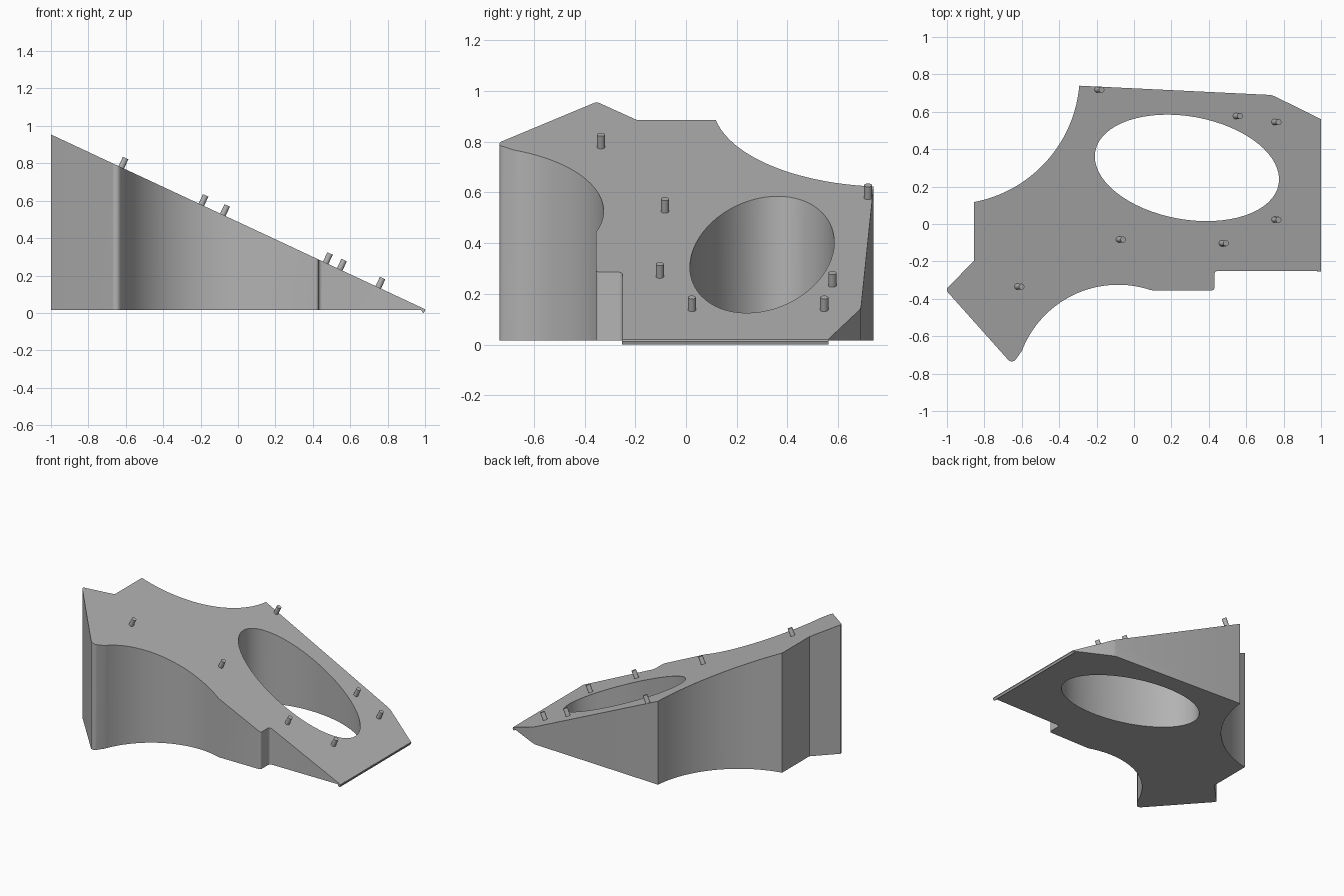
import bpy, bmesh, math
from mathutils import Vector, Matrix

cube = bpy.data.objects.get("Cube")
if cube:
    bpy.data.objects.remove(cube)

grey = bpy.data.materials.new("plain grey")
grey.use_nodes = True
colour = (0.45, 0.45, 0.45, 1)
grey.diffuse_color = colour
grey.node_tree.nodes["Principled BSDF"].inputs["Base Color"].default_value = colour

BASE = 0.017
SLOPE = 0.467


def top_z(x):
    return 0.487 - SLOPE * x


def finish(name, bm):
    bmesh.ops.recalc_face_normals(bm, faces=bm.faces)
    mesh = bpy.data.meshes.new(name)
    bm.to_mesh(mesh)
    bm.free()
    obj = bpy.data.objects.new(name, mesh)
    mesh.materials.append(grey)
    bpy.context.collection.objects.link(obj)
    bpy.ops.object.select_all(action="DESELECT")
    obj.select_set(True)
    bpy.context.view_layer.objects.active = obj
    bpy.ops.object.shade_smooth_by_angle(angle=math.radians(25))
    return obj


def arc(cx, cy, r, start, end, steps):
    angles = [math.radians(start + (end - start) * i / steps) for i in range(steps + 1)]
    return [(cx + r * math.cos(a), cy + r * math.sin(a)) for a in angles]


def loop(bm, points):
    verts = [bm.verts.new((x, y, BASE)) for x, y in points]
    return [bm.edges.new((v, verts[i - 1])) for i, v in enumerate(verts)]


# Plan outline of the wedge, clockwise from the pointed corner
outline = [(-1, -0.345), (-0.855, -0.195)]
outline += arc(-0.985, 0.8, 0.695, -79.2, -5, 40)
outline += [(0.73, 0.69), (0.75, 0.684), (1, 0.56), (1, -0.25)]
outline += arc(0.45, -0.27, 0.02, 90, 180, 6)
outline += arc(0.415, -0.34, 0.015, 0, -90, 6)
outline += [(0.1, -0.355)]
outline += arc(-0.085, -0.876, 0.551, 72, 159, 48)
outline += arc(-0.653, -0.708, 0.027, -25, -138, 8)
outline += [(-1, -0.36)]

# Tilted oval opening
tilt = Matrix.Rotation(math.radians(-10.2), 2)
oval = []
for px, py in arc(0, 0, 1, 0, 354.375, 63):
    p = tilt @ Vector((0.498 * px, 0.275 * py))
    oval.append((p.x + 0.283, p.y + 0.3))

# Wedge body with a flat base and a sloping top
bm = bmesh.new()
edges = loop(bm, outline) + loop(bm, oval)
bmesh.ops.triangle_fill(bm, edges=edges, use_beauty=True)
raised = bmesh.ops.extrude_face_region(bm, geom=bm.faces[:], use_keep_orig=True)
for item in raised["geom"]:
    if isinstance(item, bmesh.types.BMVert):
        item.co.z = top_z(item.co.x)
finish("wedge_body", bm)

# Thin lip along the low edge
bm = bmesh.new()
profile = [(0.978, BASE), (0.985, 0.026), (0.998, 0.021), (1.0, 0.013), (0.994, 0), (0.986, 0.003)]
ring = [bm.verts.new((x, -0.253, z)) for x, z in profile]
face = bm.faces.new(ring)
pushed = bmesh.ops.extrude_face_region(bm, geom=[face], use_keep_orig=True)
moved = [g for g in pushed["geom"] if isinstance(g, bmesh.types.BMVert)]
bmesh.ops.translate(bm, verts=moved, vec=(0, 0.815, 0))
finish("edge_lip", bm)

# Small pins standing square to the sloping top
normal = Vector((SLOPE, 0, 1)).normalized()
turn = normal.to_track_quat("Z", "Y").to_matrix().to_4x4()
pins = [(-0.624, -0.335), (-0.081, -0.083), (0.469, -0.103), (0.75, 0.023),
        (0.75, 0.545), (0.544, 0.577), (-0.196, 0.718)]
for i, (x, y) in enumerate(pins):
    bm = bmesh.new()
    spot = Vector((x, y, top_z(x))) + normal * 0.0225
    bmesh.ops.create_cone(bm, cap_ends=True, segments=24, radius1=0.016, radius2=0.016,
                          depth=0.065, matrix=Matrix.Translation(spot) @ turn)
    finish(f"pin_{i + 1}", bm)
